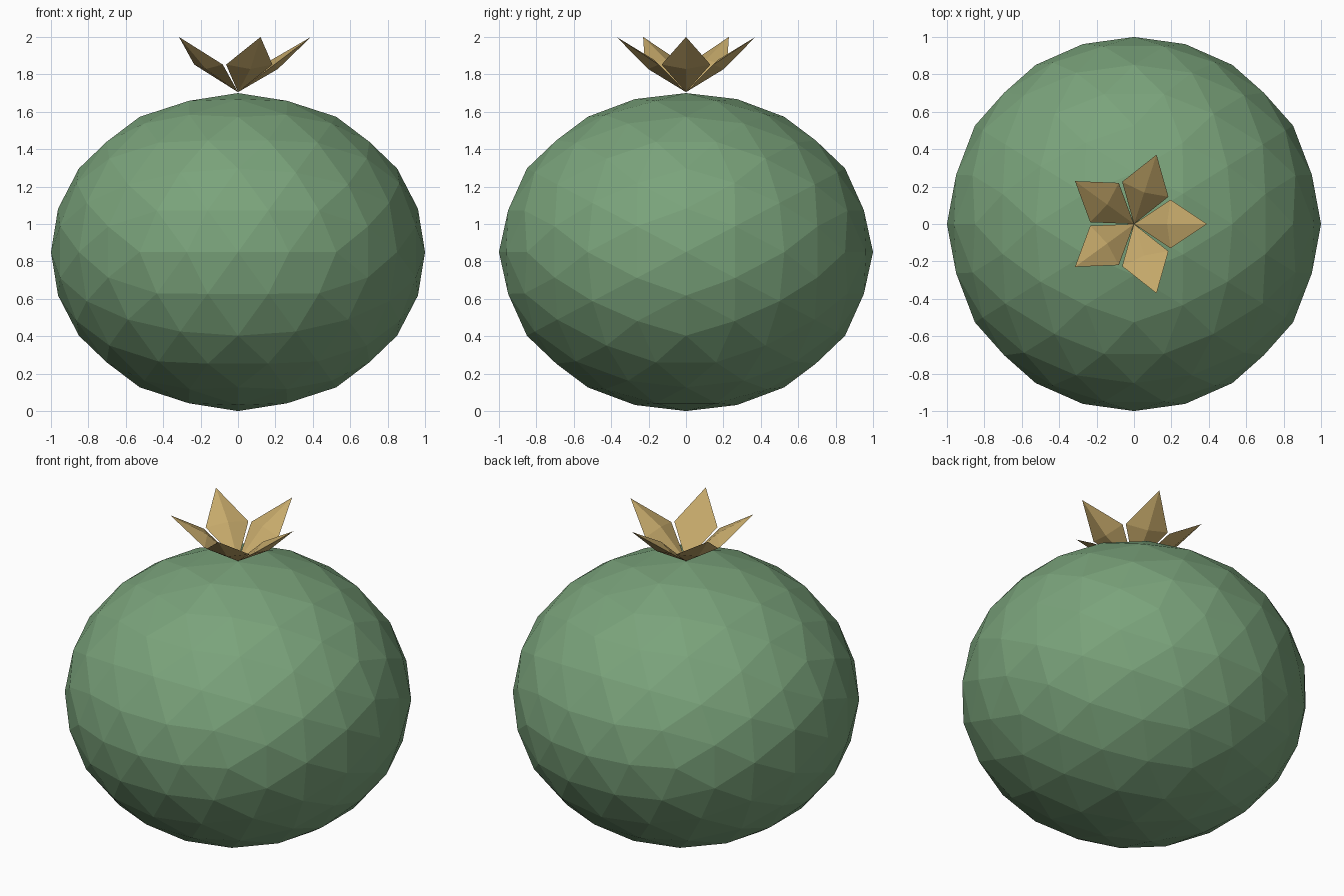
import bpy, bmesh, math
from mathutils import Matrix, Vector

if "Cube" in bpy.data.objects:
    bpy.data.objects.remove(bpy.data.objects["Cube"])


def material(name, rgb):
    m = bpy.data.materials.new(name)
    m.diffuse_color = (*rgb, 1.0)
    m.use_nodes = True
    m.node_tree.nodes["Principled BSDF"].inputs["Base Color"].default_value = m.diffuse_color
    return m


def add_object(name, bm, mat):
    bmesh.ops.recalc_face_normals(bm, faces=bm.faces)
    me = bpy.data.meshes.new(name)
    bm.to_mesh(me)
    bm.free()
    me.materials.append(mat)
    ob = bpy.data.objects.new(name, me)
    bpy.context.collection.objects.link(ob)
    return ob


green = material("fruit green", (0.195, 0.367, 0.198))
tan = material("dry leaf tan", (0.565, 0.400, 0.147))

# Fruit body: faceted icosphere, one edge of the icosahedron on top along y, squashed
bm = bmesh.new()
bmesh.ops.create_icosphere(bm, subdivisions=1, radius=1.0)
half_edge = math.atan(2) / 2
turn = Matrix.Rotation(math.pi / 2, 4, 'Z') @ Matrix.Rotation(-half_edge, 4, 'Y')
bm.transform(turn)
for _ in range(2):
    bmesh.ops.subdivide_edges(bm, edges=bm.edges[:], cuts=1, use_grid_fill=True)
    for v in bm.verts:
        v.co.normalize()
bmesh.ops.triangulate(bm, faces=bm.faces[:])
bm.transform(Matrix.Translation((0, 0, 0.85)) @ Matrix.Diagonal((1, 1, 0.85, 1)))
add_object("fruit_body", bm, green)

# Crown: five flattened octahedron leaves leaning outward
base, tip = Vector((0, 0, 1.705)), Vector((0.39, 0, 2.0))
mid = (base + tip) / 2
side = Vector((0, 0.13, 0))
thick = (tip - base).cross(side).normalized() * 0.03
for i in range(5):
    bm = bmesh.new()
    ends = [bm.verts.new(base), bm.verts.new(tip)]
    ring = [bm.verts.new(mid + d) for d in (side, thick, -side, -thick)]
    for e in ends:
        for k in range(4):
            bm.faces.new((e, ring[k], ring[(k + 1) % 4]))
    bm.transform(Matrix.Rotation(math.radians(72 * i), 4, 'Z'))
    add_object(f"crown_leaf_{i + 1}", bm, tan)
